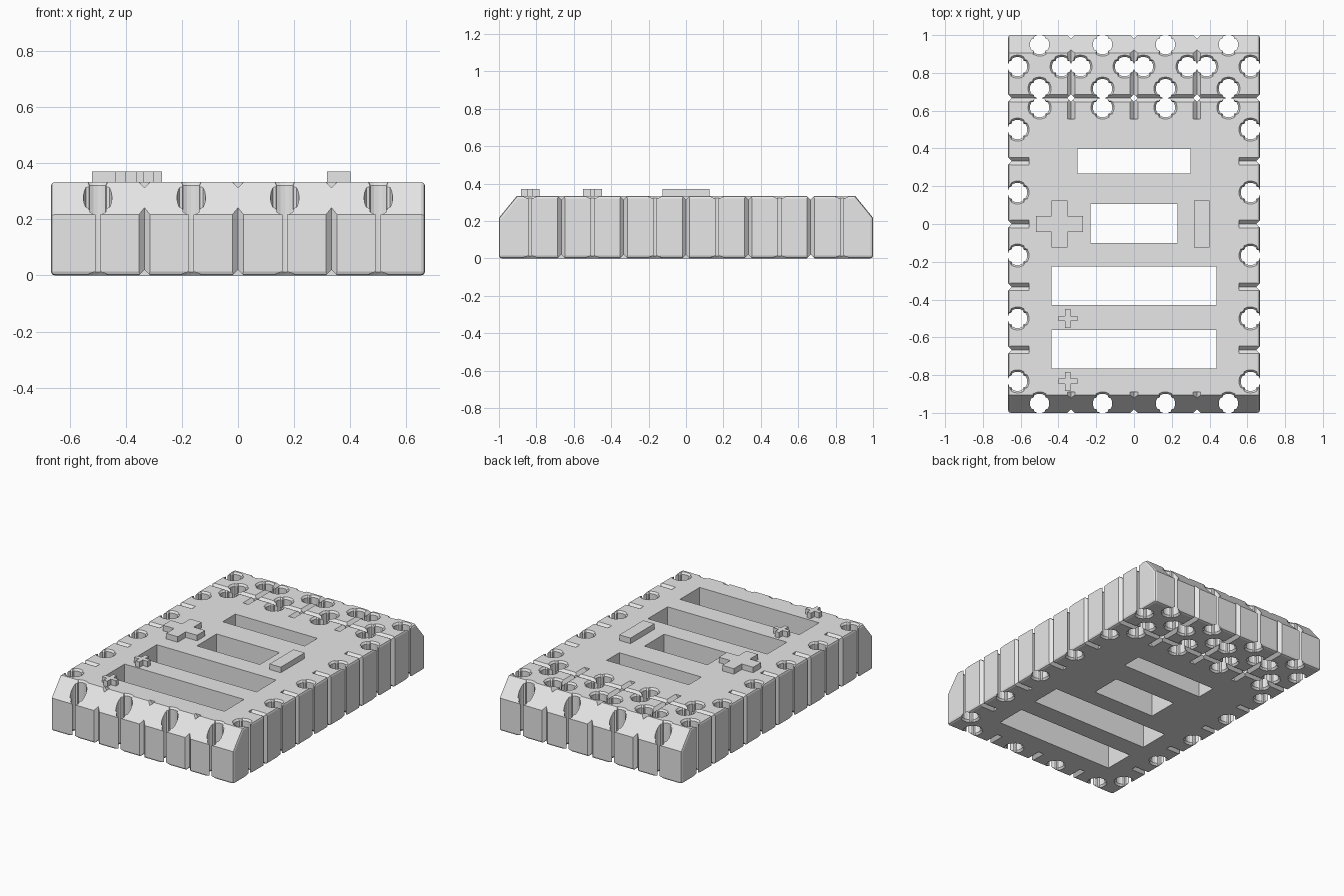
import bpy, bmesh, math
from mathutils import Matrix, Vector

if "Cube" in bpy.data.objects:
    bpy.data.objects.remove(bpy.data.objects["Cube"], do_unlink=True)

W, L, H = 2 / 3, 1.0, 1 / 3      # half width, half length, height
CELL = 1 / 3
INSET = 0.05                     # hole centre to cell edge
REACH = 0.11                     # groove length on top and bottom

grey = bpy.data.materials.new("light grey")
grey.use_nodes = True
grey.diffuse_color = (0.8, 0.8, 0.8, 1)
grey.node_tree.nodes["Principled BSDF"].inputs["Base Color"].default_value = (0.8, 0.8, 0.8, 1)


def make_object(name, bm):
    bmesh.ops.recalc_face_normals(bm, faces=bm.faces)
    mesh = bpy.data.meshes.new(name)
    bm.to_mesh(mesh)
    bm.free()
    mesh.materials.append(grey)
    obj = bpy.data.objects.new(name, mesh)
    bpy.context.collection.objects.link(obj)
    return obj


def prism(bm, outline, layers):
    """Loft an xy outline through (z, scale) layers about its own centre."""
    centre = sum(outline, Vector((0, 0))) / len(outline)
    rings = []
    for z, s in layers:
        pts = [centre + (p - centre) * s for p in outline]
        rings.append([bm.verts.new((p.x, p.y, z)) for p in pts])
    n = len(outline)
    for low, high in zip(rings, rings[1:]):
        for i in range(n):
            j = (i + 1) % n
            bm.faces.new((low[i], low[j], high[j], high[i]))
    bm.faces.new(rings[0][::-1])
    bm.faces.new(rings[-1])


def rectangle(x0, x1, y0, y1):
    return [Vector(p) for p in ((x0, y0), (x1, y0), (x1, y1), (x0, y1))]


def pin_hole(bm, x, y):
    """Four-lobed through hole with flared rims."""
    outline = []
    for q in range(4):
        for angle, r in ((-34, .0512), (-17, .0512), (0, .0512), (17, .0512), (34, .0512), (45, .044)):
            a = math.radians(angle + 90 * q)
            outline.append(Vector((x + r * math.cos(a), y + r * math.sin(a))))
    prism(bm, outline, ((-.012, 1.4), (.012, 1), (H - .012, 1), (H + .012, 1.4)))


def groove(bm, start, end):
    """Diamond rod that cuts a V groove along a face."""
    a, b = Vector(start), Vector(end)
    turn = (b - a).to_track_quat('Z', 'Y').to_matrix().to_4x4()
    bmesh.ops.create_cone(bm, cap_ends=True, segments=4, radius1=.02, radius2=.02,
                          depth=(b - a).length, matrix=Matrix.Translation((a + b) / 2) @ turn)


# Body: side profile with sloped front and back upper edges
bm = bmesh.new()
profile = ((-L, 0), (L, 0), (L, .217), (.905, H), (-.905, H), (-L, .217))
face = bm.faces.new([bm.verts.new((-W, y, z)) for y, z in profile])
side = bmesh.ops.extrude_face_region(bm, geom=[face])["geom"]
bmesh.ops.translate(bm, vec=(2 * W, 0, 0), verts=[v for v in side if isinstance(v, bmesh.types.BMVert)])
body = make_object("body", bm)
bevel = body.modifiers.new("soft_edges", 'BEVEL')
bevel.width, bevel.segments = .014, 2
bevel.limit_method, bevel.angle_limit = 'ANGLE', math.radians(60)

columns = [(i - 1.5) * CELL for i in range(4)]
rows = [(i - 2.5) * CELL for i in range(6)]
back_row = rows[-1]
seam_y = 2 * CELL

# Pin holes around the rim and around each back cell
bm = bmesh.new()
for s in (-1, 1):
    for y in rows:
        pin_hole(bm, s * (W - INSET), y)
    for x in columns:
        pin_hole(bm, x, s * (L - INSET))
        pin_hole(bm, x, seam_y + s * INSET)
    for x in (-CELL, 0, CELL):
        pin_hole(bm, x + s * INSET, back_row)
hole_cutter = make_object("hole_cutter", bm)

# Grooves between cells
bm = bmesh.new()
for x in (-CELL, 0, CELL):
    for y in (-L, L):
        groove(bm, (x, y, -.05), (x, y, H + .05))
    for z in (0, H):
        groove(bm, (x, -L - .05, z), (x, -L + REACH, z))
        groove(bm, (x, seam_y - REACH, z), (x, L + .05, z))
    groove(bm, (x, seam_y, -.06), (x, seam_y, H + .06))
for y in (-2 * CELL, -CELL, 0, CELL, seam_y):
    for s in (-1, 1):
        groove(bm, (s * W, y, -.05), (s * W, y, H + .05))
        for z in (0, H):
            if y != seam_y:
                groove(bm, (s * (W + .05), y, z), (s * (W - REACH), y, z))
for z in (0, H):
    groove(bm, (-W - .05, seam_y, z), (W + .05, seam_y, z))
groove_cutter = make_object("groove_cutter", bm)

# Rectangular windows
bm = bmesh.new()
for x0, x1, y0, y1 in ((-.3, .3, .268, .4), (-.23, .23, -.1, .105),
                       (-.436, .436, -.43, -.225), (-.436, .436, -.765, -.56)):
    prism(bm, rectangle(x0, x1, y0, y1), ((-.1, 1), (H + .1, 1)))
window_cutter = make_object("window_cutter", bm)

# Cut the body and keep the finished mesh
cutters = (window_cutter, hole_cutter, groove_cutter)
for cutter in cutters:
    cutter.hide_render = True
    cut = body.modifiers.new(cutter.name, 'BOOLEAN')
    cut.operation, cut.solver, cut.object = 'DIFFERENCE', 'EXACT', cutter
    cut.use_self = True
bpy.context.view_layer.update()
finished = bpy.data.meshes.new_from_object(body.evaluated_get(bpy.context.evaluated_depsgraph_get()))
body.modifiers.clear()
body.data = finished
for cutter in cutters:
    bpy.data.objects.remove(cutter, do_unlink=True)


# Raised plus signs and bar on top
def raised(name, outline):
    bm = bmesh.new()
    prism(bm, outline, ((H - .005, 1), (.37, 1)))
    make_object(name, bm)


def plus(x, y, half, arm):
    corner = ((half, -arm), (half, arm), (arm, arm))
    return [Vector((x, y)) + Matrix.Rotation(q * math.pi / 2, 2) @ Vector(p)
            for q in range(4) for p in corner]


raised("large_plus", plus(-.395, 0, .125, .042))
raised("front_small_plus", plus(-.35, -.833, .05, .014))
raised("middle_small_plus", plus(-.35, -.5, .05, .014))
raised("minus_bar", rectangle(.318, .4, -.125, .125))
